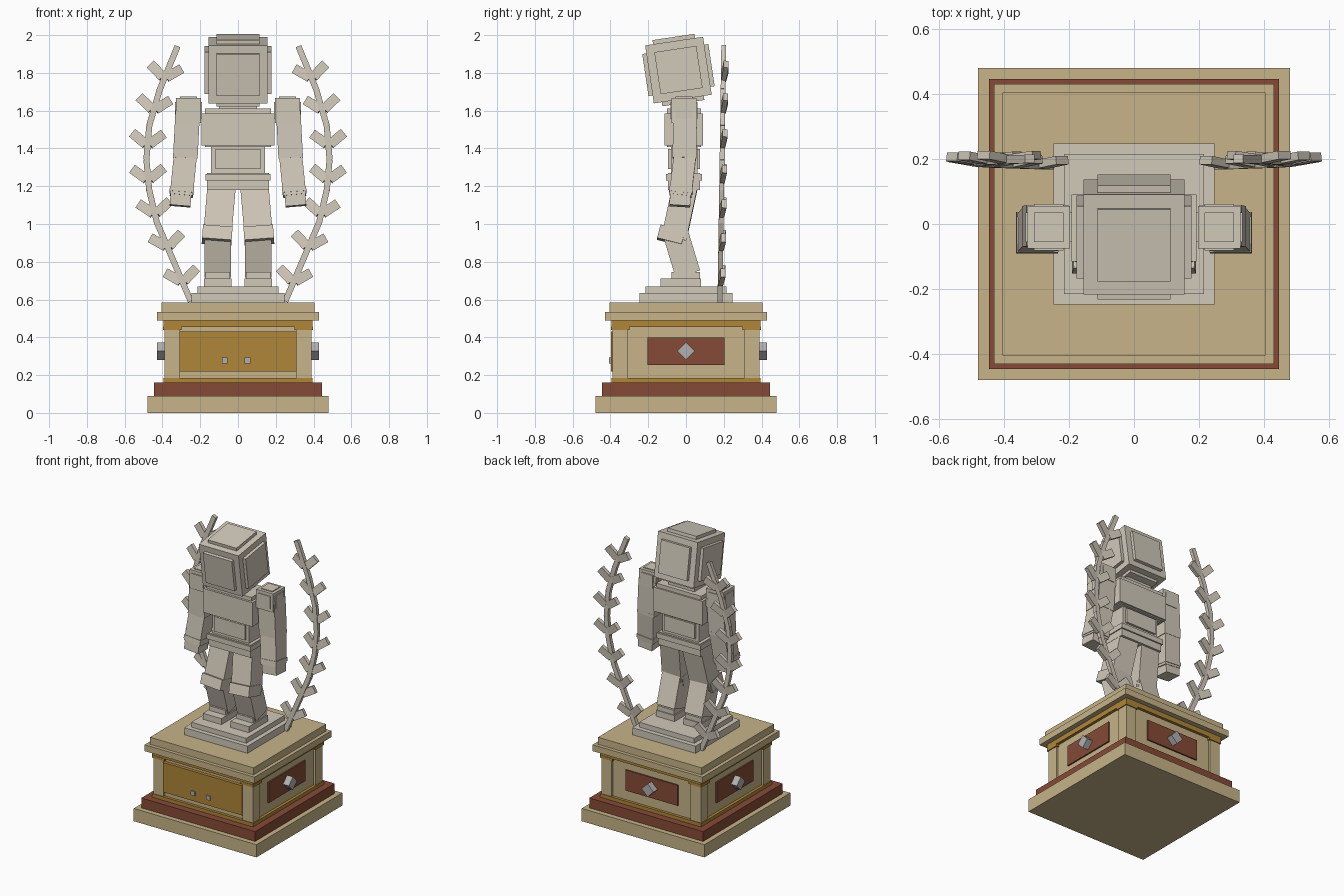
import bpy
from math import radians, sin, cos
from mathutils import Vector, Matrix

old = bpy.data.objects.get("Cube")
if old:
    bpy.data.objects.remove(old, do_unlink=True)


def material(name, *rgb):
    m = bpy.data.materials.new(name)
    m.use_nodes = True
    m.diffuse_color = (*rgb, 1)
    m.node_tree.nodes["Principled BSDF"].inputs["Base Color"].default_value = (*rgb, 1)
    return m


stone = material("sandstone", 0.57, 0.455, 0.25)
red = material("red_brown", 0.235, 0.07, 0.038)
gold = material("gold", 0.43, 0.24, 0.04)
pale = material("pale_stone", 0.64, 0.585, 0.49)
silver = material("silver", 0.44, 0.44, 0.44)


def block(name, size, mat, matrix):
    """Box of the given size placed by a matrix."""
    bpy.ops.mesh.primitive_cube_add(size=1)
    ob = bpy.context.object
    ob.name = name
    ob.data.transform(Matrix.Diagonal((*size, 1)))
    ob.matrix_world = matrix
    ob.data.materials.append(mat)
    return ob


def box(name, centre, size, mat):
    return block(name, size, mat, Matrix.Translation(centre))


def slab(name, half, z0, z1, mat):
    """Square centred slab between two heights."""
    return box(name, (0, 0, (z0 + z1) / 2), (2 * half, 2 * half, z1 - z0), mat)


def limb(name, a, b, width, depth, mat=pale):
    """Box running from a to b."""
    a, b = Vector(a), Vector(b)
    z = (b - a).normalized()
    x = Vector((0, 1, 0)).cross(z).normalized()
    rot = Matrix((x, z.cross(x), z)).transposed().to_4x4()
    return block(name, (width, depth, (b - a).length), mat,
                 Matrix.Translation((a + b) / 2) @ rot)


def plated(name, size, plate, out, matrix):
    """Cube with a raised square plate on every face."""
    block(name, (size,) * 3, pale, matrix)
    for axis, label in enumerate("xyz"):
        dims = [plate] * 3
        dims[axis] = size + 2 * out
        block(f"{name}_plate_{label}", dims, pale, matrix)


# Pedestal tiers
slab("pedestal_foot", 0.48, 0, 0.09, stone)
slab("red_tier", 0.445, 0.09, 0.16, red)
slab("lower_gold_band", 0.395, 0.16, 0.185, gold)
slab("pedestal_body", 0.375, 0.185, 0.46, stone)
slab("upper_gold_band", 0.395, 0.455, 0.49, gold)
slab("cornice", 0.43, 0.49, 0.535, stone)
slab("pedestal_top", 0.405, 0.535, 0.585, stone)
slab("statue_plinth", 0.247, 0.585, 0.635, pale)
slab("statue_step", 0.215, 0.635, 0.67, pale)

# Corner pillars with gold caps
for sx in (-1, 1):
    for sy in (-1, 1):
        box("corner_pillar", (sx * 0.35, sy * 0.35, 0.3125), (0.08, 0.08, 0.255), stone)
        box("pillar_cap", (sx * 0.348, sy * 0.348, 0.449), (0.098, 0.098, 0.018), gold)

# Front plaque with two studs
box("front_plaque", (0, -0.38, 0.325), (0.62, 0.036, 0.21), gold)
for x in (-0.07, 0.05):
    box("plaque_stud", (x, -0.4, 0.277), (0.03, 0.014, 0.03), silver)

# Red panels with diamond bosses on the other three sides
for angle in (-90, 90, 180):
    turn = Matrix.Rotation(radians(angle), 4, "Z")
    block("red_panel", (0.41, 0.02, 0.145), red, turn @ Matrix.Translation((0, -0.375, 0.327)))
    block("diamond_boss", (0.066, 0.06, 0.066), silver,
          turn @ Matrix.Translation((0, -0.4, 0.327)) @ Matrix.Rotation(radians(45), 4, "Y"))

# Torso
box("hips", (0, -0.01, 1.225), (0.33, 0.17, 0.09), pale)
box("belt", (0, -0.01, 1.247), (0.345, 0.19, 0.036), pale)
box("abdomen", (0, -0.01, 1.34), (0.285, 0.14, 0.17), pale)
box("abdomen_plate", (0, -0.01, 1.345), (0.24, 0.17, 0.105), pale)
box("chest", (0, -0.01, 1.51), (0.35, 0.18, 0.205), pale)
box("chest_shell", (0, -0.012, 1.5), (0.385, 0.206, 0.17), pale)
box("neck", (0, -0.015, 1.635), (0.2, 0.13, 0.08), pale)

# Bowed head
plated("head", 0.31, 0.225, 0.022,
       Matrix.Translation((0, -0.04, 1.815)) @ Matrix.Rotation(radians(8.5), 4, "X"))

# Arms and legs
for s, side in ((1, "left"), (-1, "right")):
    plated(side + "_shoulder", 0.132, 0.09, 0.006,
           Matrix.Translation((s * 0.262, -0.01, 1.602)))
    limb(side + "_upper_arm", (s * 0.266, -0.005, 1.6), (s * 0.279, -0.008, 1.35), 0.13, 0.126)
    limb(side + "_forearm", (s * 0.277, -0.003, 1.38), (s * 0.3, -0.03, 1.15), 0.122, 0.118)
    limb(side + "_hand", (s * 0.299, -0.027, 1.19), (s * 0.307, -0.033, 1.095), 0.11, 0.11)
    limb(side + "_cuff", (s * 0.297, -0.025, 1.19), (s * 0.299, -0.028, 1.165), 0.128, 0.126)
    limb(side + "_thigh", (s * 0.085, 0, 1.22), (s * 0.111, -0.064, 0.92), 0.15, 0.132)
    limb(side + "_knee", (s * 0.108, -0.07, 0.975), (s * 0.113, -0.088, 0.905), 0.157, 0.134)
    limb(side + "_shin", (s * 0.108, -0.055, 0.95), (s * 0.108, 0.01, 0.735), 0.14, 0.135)
    box(side + "_ankle", (s * 0.107, -0.002, 0.723), (0.128, 0.15, 0.045), pale)
    box(side + "_foot", (s * 0.107, -0.028, 0.69), (0.145, 0.215, 0.045), pale)

# Laurel branches: stem points as (x, z)
stem = [(0.25, 0.59), (0.34, 0.8), (0.43, 1.01), (0.47, 1.18),
        (0.485, 1.34), (0.47, 1.52), (0.415, 1.71), (0.32, 1.94)]


def stem_point(z):
    for (x0, z0), (x1, z1) in zip(stem, stem[1:]):
        if z <= z1:
            return Vector((x0 + (x1 - x0) * (z - z0) / (z1 - z0), 0.18 + 0.015 * (z - 0.6), z))
    return Vector((stem[-1][0], 0.2, z))


for s, side in ((1, "left"), (-1, "right")):
    flip = Vector((s, 1, 1))
    for (x0, z0), (x1, z1) in zip(stem, stem[1:]):
        limb(side + "_laurel_stem", stem_point(z0) * flip,
             stem_point(z1 + 0.001) * flip, 0.032, 0.026)
    for z in (0.69, 0.875, 1.05, 1.23, 1.415, 1.6, 1.77):
        base = stem_point(z)
        for lean in (52, -52):
            tilt = (stem_point(z + 0.04) - stem_point(z - 0.04))
            angle = radians(lean) + 0.35 * tilt.x / tilt.z
            way = Vector((sin(angle), 0.14, cos(angle)))
            limb(side + "_laurel_leaf", (base + way * 0.012) * flip,
                 (base + way * 0.105) * flip, 0.052, 0.026)
